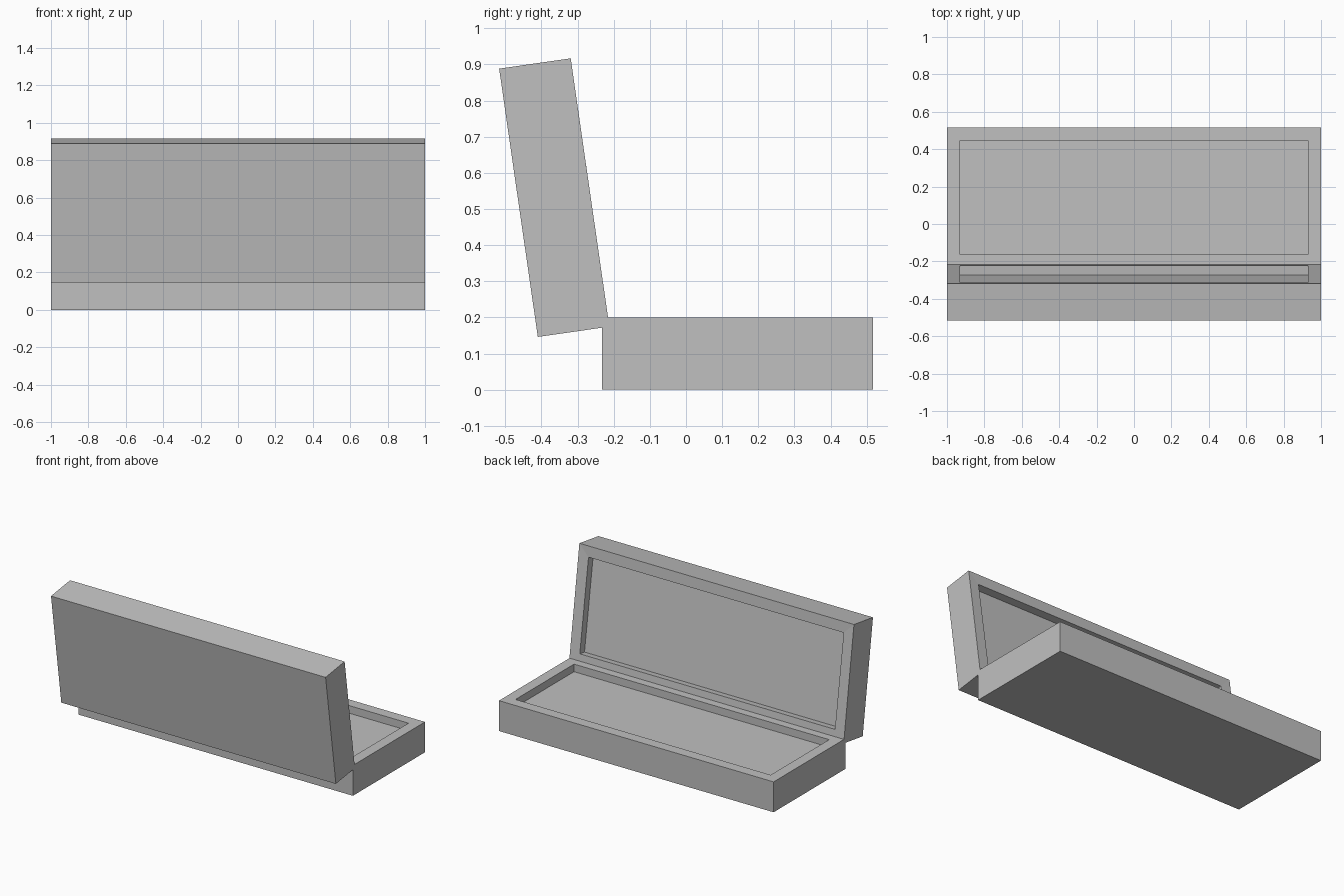
import bpy
import bmesh
from math import radians
from mathutils import Matrix, Vector

if "Cube" in bpy.data.objects:
    bpy.data.objects.remove(bpy.data.objects["Cube"])

WIDTH, DEPTH, HEIGHT = 2.0, 0.75, 0.2
RIM, RECESS = 0.1, 0.05

grey = bpy.data.materials.new("plain_grey")
grey.use_nodes = True
colour = (0.53, 0.53, 0.53, 1)
grey.diffuse_color = colour
grey.node_tree.nodes["Principled BSDF"].inputs["Base Color"].default_value = colour


def tray(name, matrix, sag=0.0):
    """Shallow box with a recessed top; its near bottom edge lies on the local x axis."""
    bm = bmesh.new()
    bmesh.ops.create_cube(bm, size=1)
    bmesh.ops.scale(bm, vec=(WIDTH, DEPTH, HEIGHT), verts=bm.verts)
    bmesh.ops.translate(bm, vec=(0, DEPTH / 2, HEIGHT / 2), verts=bm.verts)
    top = max(bm.faces, key=lambda f: f.calc_center_median().z)
    # Rim, dipping slightly along its far edge when sag is set
    bmesh.ops.inset_individual(bm, faces=[top], thickness=RIM)
    for v in top.verts:
        if v.co.y > DEPTH / 2:
            v.co.z -= sag
    # Recess walls and floor
    floor = bmesh.ops.extrude_face_region(bm, geom=[top])["geom"]
    bmesh.ops.translate(bm, vec=(0, 0, -RECESS),
                        verts=[g for g in floor if isinstance(g, bmesh.types.BMVert)])
    if top.is_valid:
        bmesh.ops.delete(bm, geom=[top], context="FACES_ONLY")
    bmesh.ops.recalc_face_normals(bm, faces=bm.faces)
    mesh = bpy.data.meshes.new(name)
    bm.to_mesh(mesh)
    bm.free()
    mesh.materials.append(grey)
    obj = bpy.data.objects.new(name, mesh)
    obj.matrix_world = matrix
    bpy.context.collection.objects.link(obj)
    return obj


# Bottom half lies flat
tray("case_base", Matrix.Translation(Vector((0, -0.233, 0))))

# Lid stands open, leaning away, with its recess facing the base
lean = Matrix.Rotation(radians(98.2), 4, "X") @ Matrix.Rotation(0, 4, "Z")
flip = Matrix.Rotation(radians(180), 4, "Z")
# Local y points up the lid and local z points towards the base
lid_axes = flip @ Matrix.Rotation(radians(90 - 8.2), 4, "X")
tray("case_lid", Matrix.Translation(Vector((0, -0.41, 0.146))) @ lid_axes, sag=0.004)
